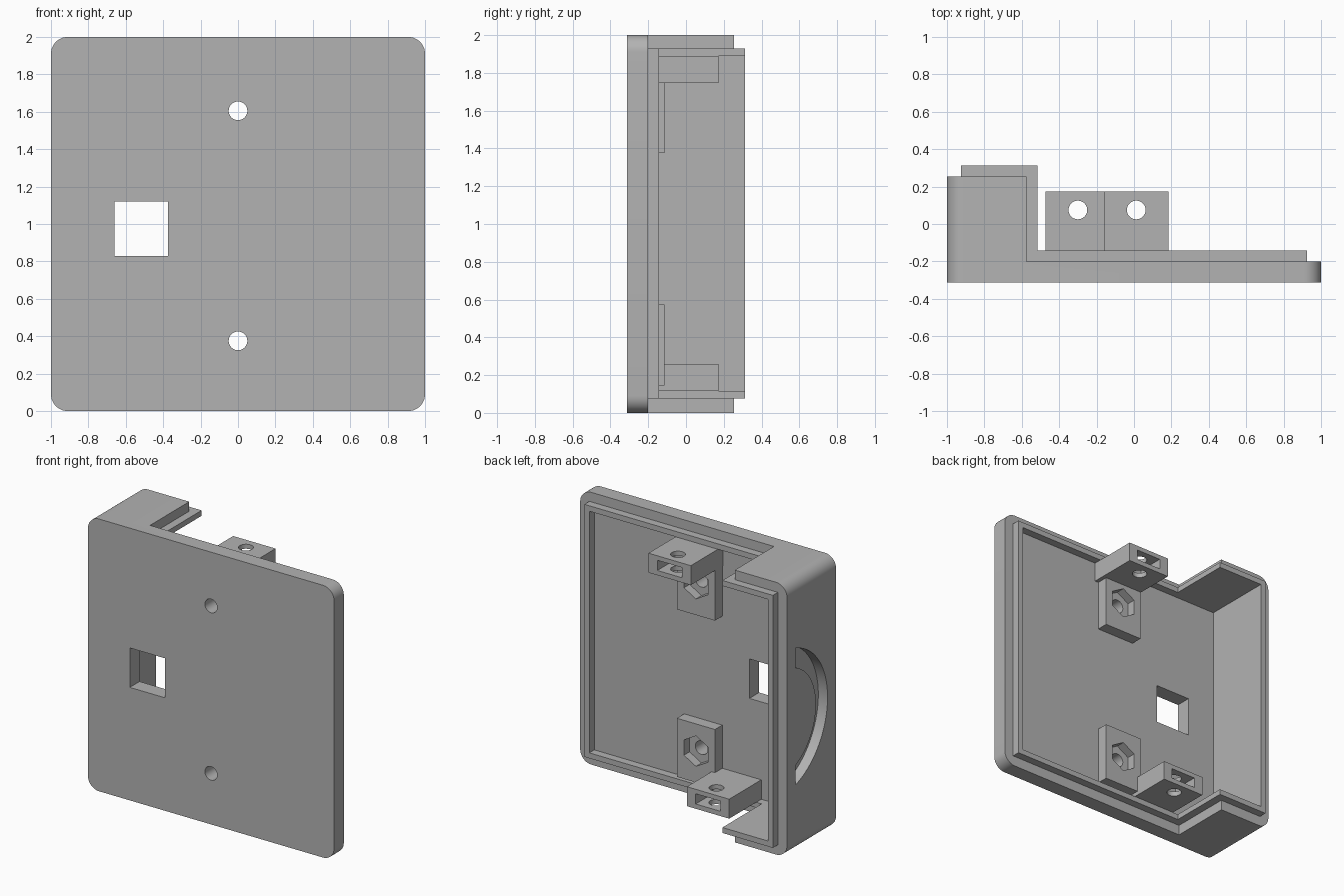
import bpy, bmesh
from math import sin, cos, pi, acos, radians

default = bpy.data.objects.get("Cube")
if default:
    bpy.data.objects.remove(default, do_unlink=True)

GREY = (0.45, 0.45, 0.45, 1)
mat = bpy.data.materials.new("plain grey")
mat.use_nodes = True
mat.diffuse_color = GREY
mat.node_tree.nodes["Principled BSDF"].inputs["Base Color"].default_value = GREY

PLACE = {"x": lambda u, v, a: (a, u, v),
         "y": lambda u, v, a: (u, a, v),
         "z": lambda u, v, a: (u, v, a)}


def prism(name, outline, axis, lo, hi):
    """Extrude a flat outline along an axis."""
    bm = bmesh.new()
    ends = [[bm.verts.new(PLACE[axis](u, v, a)) for u, v in outline] for a in (lo, hi)]
    n = len(outline)
    bm.faces.new(ends[0])
    bm.faces.new(ends[1])
    for i in range(n):
        j = (i + 1) % n
        bm.faces.new((ends[0][i], ends[0][j], ends[1][j], ends[1][i]))
    bmesh.ops.recalc_face_normals(bm, faces=bm.faces)
    mesh = bpy.data.meshes.new(name)
    bm.to_mesh(mesh)
    bm.free()
    mesh.materials.append(mat)
    obj = bpy.data.objects.new(name, mesh)
    bpy.context.collection.objects.link(obj)
    return obj


def box(name, x, y, z):
    return prism(name, [(x[0], y[0]), (x[1], y[0]), (x[1], y[1]), (x[0], y[1])], "z", *z)


def arc(u, v, r, start, end, steps):
    return [(u + r * cos(start + (end - start) * i / steps),
             v + r * sin(start + (end - start) * i / steps)) for i in range(steps + 1)]


def ring(u, v, r, sides, turn=0):
    return arc(u, v, r, turn, turn + 2 * pi, sides)[:-1]


def carve(obj, cutters):
    """Subtract the cutters, bake the result and drop the cutters."""
    for c in cutters:
        c.hide_render = True
        mod = obj.modifiers.new("cut", "BOOLEAN")
        mod.operation, mod.solver, mod.object = "DIFFERENCE", "EXACT", c
    bpy.context.view_layer.update()
    graph = bpy.context.evaluated_depsgraph_get()
    baked = bpy.data.meshes.new_from_object(obj.evaluated_get(graph))
    obj.modifiers.clear()
    obj.data = baked
    for c in cutters:
        bpy.data.objects.remove(c, do_unlink=True)
    return obj


FRONT, FLOOR = -0.313, -0.2
SCREWS = (0.375, 1.605)

# Outer shell: rounded cover plate with a deep channel along one side
R = 0.09
corners = [(1 - R, 2 - R), (R - 1, 2 - R), (R - 1, R), (1 - R, R)]
outline = []
for i, (u, v) in enumerate(corners):
    outline += arc(u, v, R, i * pi / 2, (i + 1) * pi / 2, 10)
shell = prism("cover_shell", outline, "y", FRONT, 0.255)

# Curved finger groove in the channel's outer side
cy, ro, ri, edge = 0.31, 0.525, 0.39, 0.15
to, ti = acos(edge / ro), acos(edge / ri)
groove = arc(cy, 1, ro, pi - to, pi + to, 40) + arc(cy, 1, ri, pi + ti, pi - ti, 40)

cutters = [box("cut_step", (-0.575, 1.2), (FLOOR, 0.5), (-0.2, 2.2)),
           box("cut_cavity", (-0.9, 0.9), (FLOOR, 0.5), (0.1, 1.9)),
           box("cut_window", (-0.66, -0.375), (-0.5, 0), (0.83, 1.12)),
           prism("cut_groove", groove, "x", -1.1, -0.915)]
cutters += [prism("cut_screw", ring(0, z, 0.05, 32), "y", -0.5, 0) for z in SCREWS]
carve(shell, cutters)

# Raised locating lip that follows the stepped rim
lip = box("rim_lip", (-0.925, 0.925), (-0.22, 0.313), (0.075, 1.93))
carve(lip, [box("cut_step", (-0.515, 1.2), (-0.142, 0.5), (-0.2, 2.2)),
            box("cut_cavity", (-0.885, 0.885), (-0.5, 0.5), (0.115, 1.89))])

parts = [shell, lip]

# Nut blocks behind the plate screws
for name, z in zip(("lower", "upper"), SCREWS):
    block = box(name + "_nut_block", (-0.155, 0.155), (FLOOR, -0.115), (z - 0.23, z + 0.2))
    parts.append(carve(block, [
        prism("cut_hex", ring(0, z, 0.112, 6, pi / 2), "y", -0.18, 0),
        prism("cut_screw", ring(0, z, 0.05, 32), "y", -0.5, 0)]))

# Mounting brackets with a screw hole and a nut slot
for name, x, z in (("lower", -0.3, 0.115), ("upper", 0.012, 1.747)):
    bracket = box(name + "_bracket", (x - 0.172, x + 0.172), (FLOOR - 0.01, 0.173), (z, z + 0.143))
    parts.append(carve(bracket, [
        box("cut_slot", (x - 0.1, x + 0.1), (-0.03, 0.3), (z + 0.035, z + 0.11)),
        prism("cut_hole", ring(x, 0.075, 0.05, 32), "z", z - 0.1, z + 0.3)]))

# Smooth the round corners and bores, keep the edges crisp
bpy.ops.object.select_all(action="DESELECT")
for p in parts:
    p.select_set(True)
bpy.context.view_layer.objects.active = shell
bpy.ops.object.shade_smooth_by_angle(angle=radians(30))
